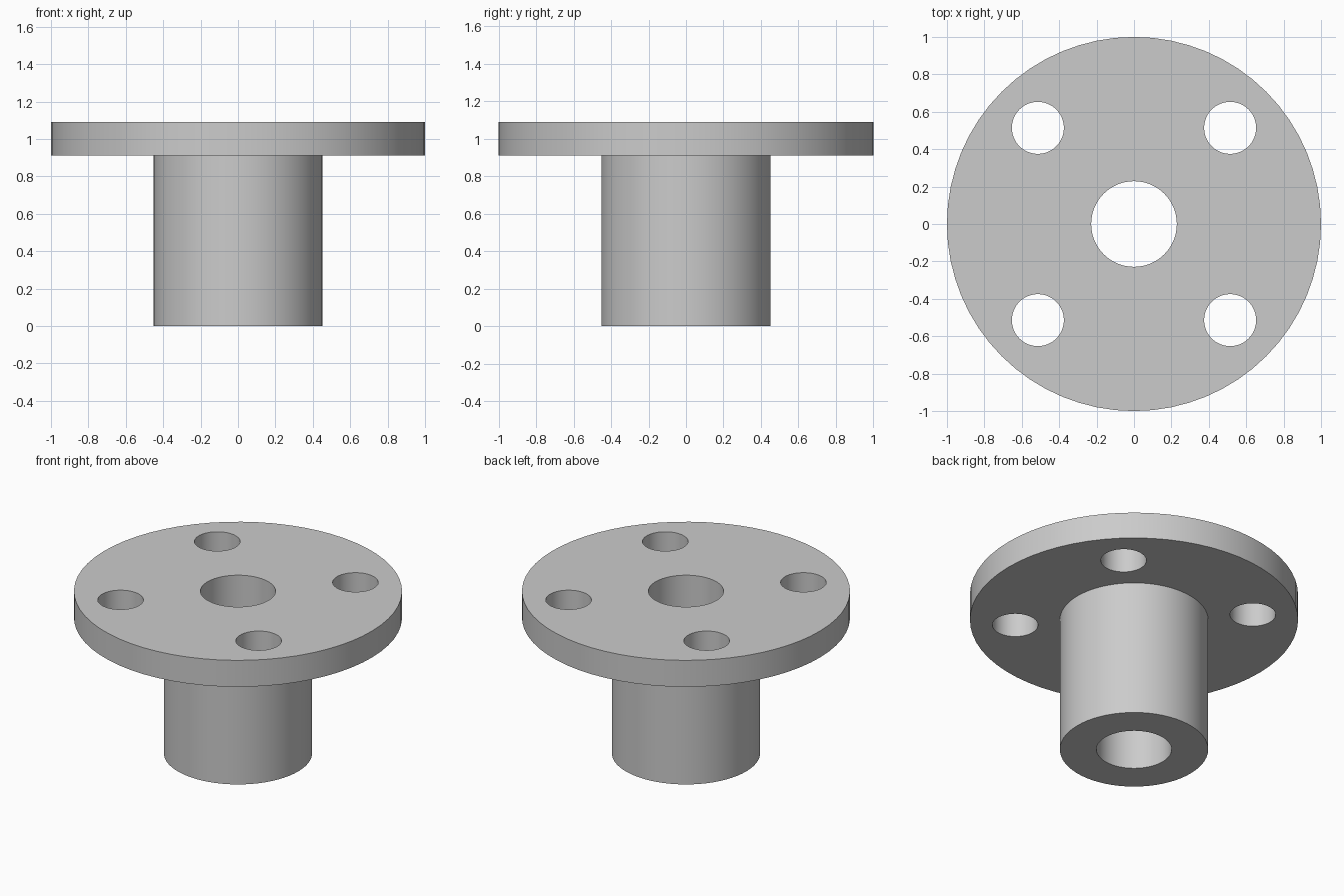
import bpy
import bmesh
from math import cos, sin, pi, radians

cube = bpy.data.objects.get("Cube")
if cube:
    bpy.data.objects.remove(cube, do_unlink=True)

SIDES = 64
BASE, SEAT, TOP = 0.0, 0.912, 1.09
FLANGE_R, HUB_R, BORE_R = 1.0, 0.452, 0.229
BOLT_R, BOLT_OFFSET = 0.139, 0.514

steel = bpy.data.materials.new("grey_steel")
steel.use_nodes = True
grey = (0.6, 0.6, 0.6, 1)
steel.diffuse_color = grey
steel.node_tree.nodes["Principled BSDF"].inputs["Base Color"].default_value = grey


def make_object(name, bm):
    mesh = bpy.data.meshes.new(name)
    bmesh.ops.recalc_face_normals(bm, faces=bm.faces)
    bm.to_mesh(mesh)
    bm.free()
    obj = bpy.data.objects.new(name, mesh)
    bpy.context.collection.objects.link(obj)
    mesh.materials.append(steel)
    return obj


# Flange and hub: one closed profile revolved around the bore
profile = [(BORE_R, BASE), (HUB_R, BASE), (HUB_R, SEAT),
           (FLANGE_R, SEAT), (FLANGE_R, TOP), (BORE_R, TOP)]
bm = bmesh.new()
rings = []
for i in range(SIDES):
    a = 2 * pi * i / SIDES
    rings.append([bm.verts.new((r * cos(a), r * sin(a), z)) for r, z in profile])
for i, ring in enumerate(rings):
    after = rings[(i + 1) % SIDES]
    for j in range(len(profile)):
        k = (j + 1) % len(profile)
        bm.faces.new((ring[j], after[j], after[k], ring[k]))
flange = make_object("flanged_hub", bm)

# Four bolt hole cutters
bm = bmesh.new()
for sx in (-1, 1):
    for sy in (-1, 1):
        made = bmesh.ops.create_cone(bm, cap_ends=True, segments=SIDES,
                                     radius1=BOLT_R, radius2=BOLT_R, depth=0.5)
        bmesh.ops.translate(bm, verts=made["verts"],
                            vec=(sx * BOLT_OFFSET, sy * BOLT_OFFSET, (SEAT + TOP) / 2))
cutter = make_object("bolt_hole_cutter", bm)
cutter.hide_render = True

# Cut the bolt holes and apply
cut = flange.modifiers.new("bolt_holes", 'BOOLEAN')
cut.operation = 'DIFFERENCE'
cut.solver = 'EXACT'
cut.object = cutter
bpy.ops.object.select_all(action='DESELECT')
flange.select_set(True)
bpy.context.view_layer.objects.active = flange
bpy.ops.object.modifier_apply(modifier=cut.name)
bpy.data.objects.remove(cutter, do_unlink=True)

# Smooth walls, sharp rims
bpy.ops.object.shade_smooth_by_angle(angle=radians(30))
